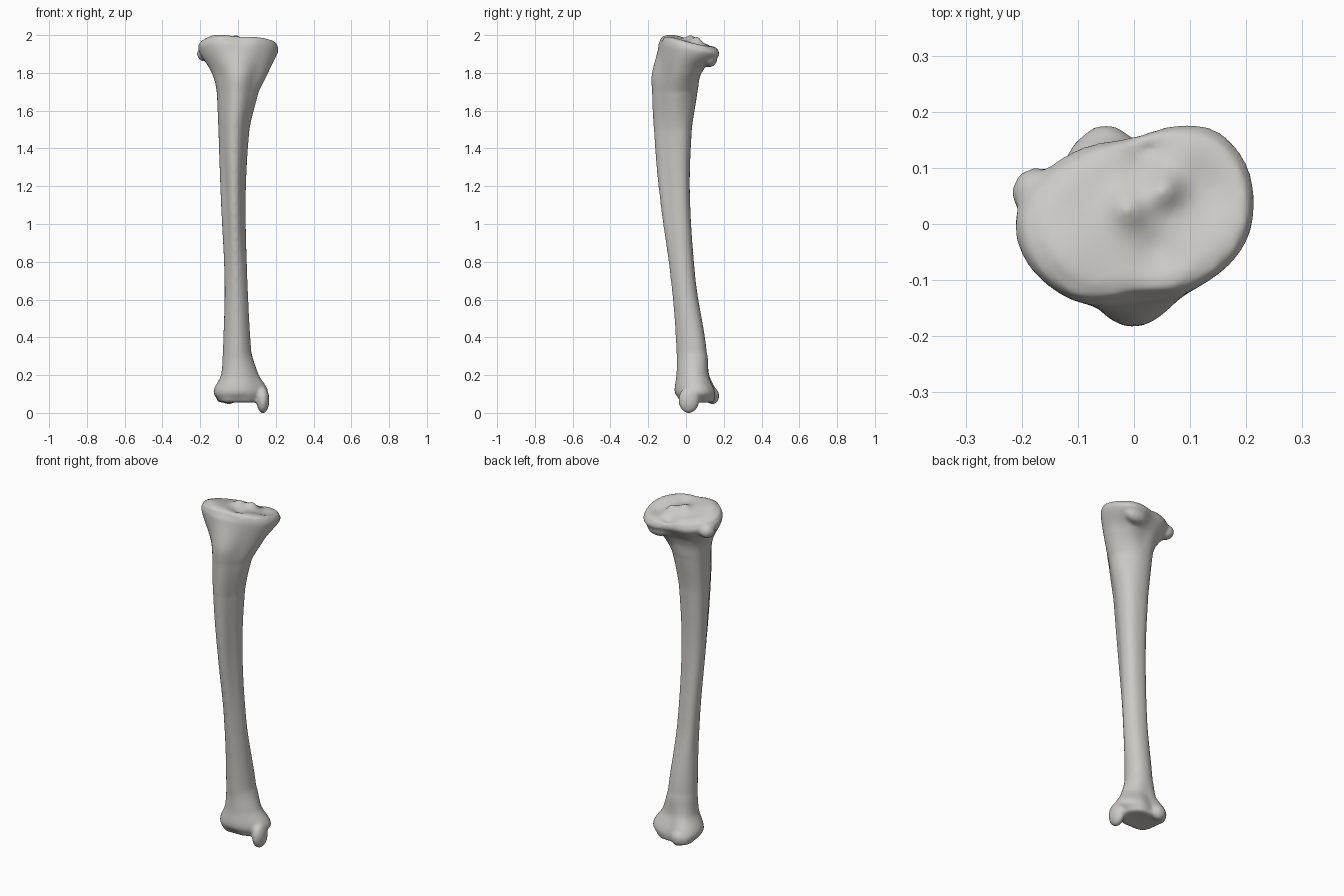
import bpy, bmesh, math
from mathutils import Matrix, Vector

if "Cube" in bpy.data.objects:
    bpy.data.objects.remove(bpy.data.objects["Cube"], do_unlink=True)

SEGMENTS = 64
STEPS = 10         # rings between neighbouring sections
CAP_RINGS = 16

# Sections in hundredths: z, centre x, centre y, then eight radii
# counter-clockwise from +x in steps of an eighth turn
SECTIONS = [
    (6, 0, 6, 12, 11, 9, 13, 10, 11, 9, 11),
    (11, 0, 6, 16, 12, 9, 13, 13, 13, 12, 13),
    (20, 1, 4, 10, 9, 8, 10, 10, 10, 9, 9),
    (32, 0, 3, 7, 8, 8, 8, 8, 8, 8, 7),
    (70, -1, -1, 6, 6, 6, 7, 6, 6, 7, 6),
    (115, -2, -5, 6, 7, 7, 8, 7, 6, 9, 6),
    (150, -2, -6, 8, 9, 9, 10, 8, 8, 11, 8),
    (170, -1, -5, 12, 11, 11, 12, 10, 10, 13, 11),
    (180, 0, -3, 16, 14, 11, 13, 14, 13, 15, 13),
    (193, 0, 0, 21, 22, 15, 17, 21, 18, 14, 16),
    (197, 0, 0, 20, 21, 15, 16, 20, 17, 12, 15),
]


def spline(a, b, c, d, t):
    """Catmull-Rom value between b and c."""
    return b + 0.5 * t * (c - a + t * (2*a - 5*b + 4*c - d + t * (3*(b - c) + d - a)))


def blended_sections():
    last = len(SECTIONS) - 1
    for i in range(last):
        rows = [SECTIONS[min(max(k, 0), last)] for k in range(i - 1, i + 3)]
        for step in range(STEPS):
            t = step / STEPS
            row = [spline(*values, t) / 100 for values in zip(*rows)]
            # keep the height even between sections
            row[0] = (rows[1][0] + (rows[2][0] - rows[1][0]) * t) / 100
            yield row
    yield [v / 100 for v in SECTIONS[-1]]


def ring_points(row):
    z, cx, cy, *radii = row
    points = []
    for s in range(SEGMENTS):
        u = s / SEGMENTS * 8
        i = int(u)
        r = spline(*[radii[(i + k) % 8] for k in (-1, 0, 1, 2)], u - i)
        angle = math.tau * s / SEGMENTS
        points.append(Vector((cx + r * math.cos(angle), cy + r * math.sin(angle), z)))
    return points


def bump(x, y, cx, cy, width):
    return math.exp(-((x - cx)**2 + (y - cy)**2) / width**2)


def joint_height(x, y):
    """Relief of the upper joint: two shallow cups and the ridges between."""
    return (0.03 * bump(x, y, -0.01, 0.03, 0.035)
            + 0.035 * bump(x, y, 0.055, 0.06, 0.03)
            + 0.012 * bump(x, y, -0.12, -0.05, 0.07)
            - 0.02 * bump(x, y, 0.13, 0.06, 0.07)
            - 0.03 * bump(x, y, 0.02, 0.14, 0.04)
            - 0.015 * bump(x, y, 0.04, -0.05, 0.04))


def cap_rings(edge, relief):
    centre = sum(edge, Vector()) / len(edge)
    for k in range(1, CAP_RINGS):
        s = 1 - k / CAP_RINGS
        ring = [centre.lerp(p, s) for p in edge]
        for p in ring:
            p.z += relief(p, s)
        yield ring


# Shaft and both joint ends as one loft
rings = [ring_points(row) for row in blended_sections()]
lower_cap = list(cap_rings(rings[0], lambda p, s: 0.01 * (1 - s * s) - 0.01 * (1 - s**8)))
upper_cap = list(cap_rings(rings[-1], lambda p, s:
                           (0.012 + joint_height(p.x, p.y)) * min(1, (1 - s) * 5)))
rings = lower_cap[::-1] + rings + upper_cap

bm = bmesh.new()
loops = []
for ring in rings:
    for p in ring:
        # the upper joint slopes down towards the back
        weight = min(max((p.z - 1.83) / 0.1, 0), 1)
        p.z -= 0.2 * (p.y + 0.03) * weight
    loops.append([bm.verts.new(p) for p in ring])
for low, high in zip(loops, loops[1:]):
    for s in range(SEGMENTS):
        n = (s + 1) % SEGMENTS
        bm.faces.new((low[s], low[n], high[n], high[s]))
bm.faces.new(loops[0][::-1])
bm.faces.new(loops[-1])


def add_knob(centre, radii):
    matrix = Matrix.Translation(centre) @ Matrix.Diagonal((*radii, 1))
    bmesh.ops.create_uvsphere(bm, u_segments=32, v_segments=20, radius=1, matrix=matrix)


# Ankle knob, rear lip, and the two rounded shelves under the knee
add_knob((0.132, 0.015, 0.068), (0.034, 0.055, 0.07))
add_knob((-0.05, 0.14, 0.09), (0.045, 0.036, 0.045))
add_knob((-0.175, 0.055, 1.9), (0.042, 0.045, 0.04))
add_knob((0.09, 0.125, 1.875), (0.07, 0.04, 0.045))

mesh = bpy.data.meshes.new("shin_bone")
bm.to_mesh(mesh)
bm.free()
bone = bpy.data.objects.new("shin_bone", mesh)
bpy.context.collection.objects.link(bone)

# Fuse the parts into one soft surface
remesh = bone.modifiers.new("fuse", 'REMESH')
remesh.mode = 'VOXEL'
remesh.voxel_size = 0.009
remesh.use_smooth_shade = True
soften = bone.modifiers.new("soften", 'SMOOTH')
soften.factor = 0.5
soften.iterations = 5

# Bone colour
material = bpy.data.materials.new("pale_bone")
material.use_nodes = True
colour = (0.6, 0.59, 0.56, 1)
material.diffuse_color = colour
material.node_tree.nodes["Principled BSDF"].inputs["Base Color"].default_value = colour
mesh.materials.append(material)
